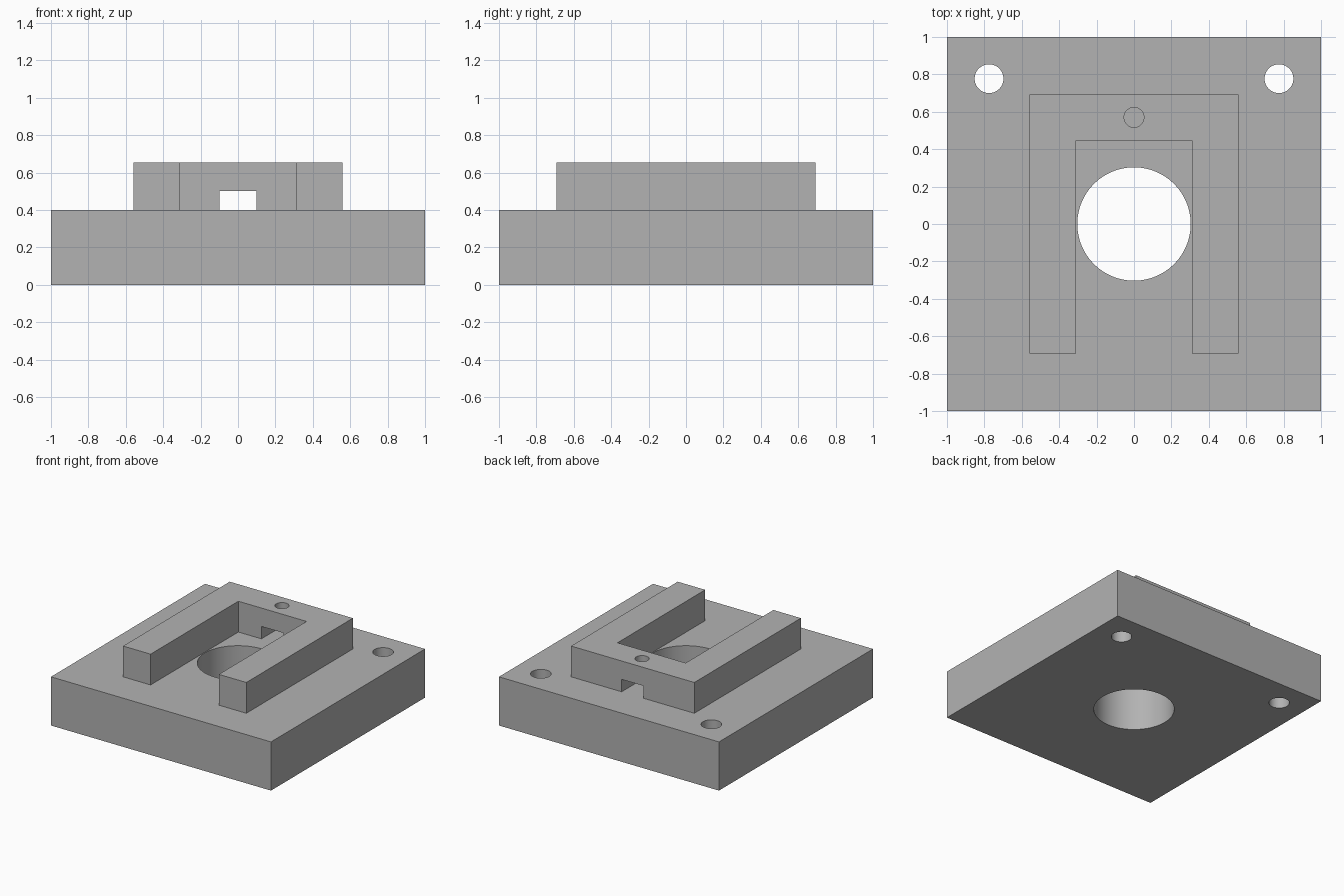
import bpy, bmesh

cube = bpy.data.objects.get("Cube")
if cube:
    bpy.data.objects.remove(cube, do_unlink=True)

grey = bpy.data.materials.new("plain grey")
grey.use_nodes = True
grey.diffuse_color = (0.448, 0.448, 0.448, 1)
grey.node_tree.nodes["Principled BSDF"].inputs["Base Color"].default_value = grey.diffuse_color


def prism(name, outline, z0, z1):
    """Extrude a flat outline from z0 up to z1."""
    bm = bmesh.new()
    face = bm.faces.new([bm.verts.new((x, y, z0)) for x, y in outline])
    top = bmesh.ops.extrude_face_region(bm, geom=[face])["geom"]
    verts = [v for v in top if isinstance(v, bmesh.types.BMVert)]
    bmesh.ops.translate(bm, verts=verts, vec=(0, 0, z1 - z0))
    bmesh.ops.recalc_face_normals(bm, faces=bm.faces)
    mesh = bpy.data.meshes.new(name)
    bm.to_mesh(mesh)
    bm.free()
    obj = bpy.data.objects.new(name, mesh)
    bpy.context.collection.objects.link(obj)
    mesh.materials.append(grey)
    return obj


def box(x0, x1, y0, y1):
    return [(x0, y0), (x1, y0), (x1, y1), (x0, y1)]


def drill(x, y, radius, z0, z1):
    bpy.ops.mesh.primitive_cylinder_add(vertices=96, radius=radius, depth=z1 - z0,
                                        location=(x, y, (z0 + z1) / 2))
    bpy.context.object.data.materials.append(grey)
    return bpy.context.object


def cut(obj, cutters):
    """Subtract each cutter, then remove it."""
    bpy.ops.object.select_all(action='DESELECT')
    bpy.context.view_layer.objects.active = obj
    obj.select_set(True)
    for cutter in cutters:
        mod = obj.modifiers.new("cut", 'BOOLEAN')
        mod.operation = 'DIFFERENCE'
        mod.solver = 'EXACT'
        mod.object = cutter
        bpy.ops.object.modifier_apply(modifier=mod.name)
        bpy.data.objects.remove(cutter, do_unlink=True)
    bpy.ops.object.shade_smooth_by_angle()


BASE_TOP, TOP = 0.4, 0.653

# Square base plate with a central bore and two rear mounting holes
base = prism("base_plate", box(-1, 1, -1, 1), 0, BASE_TOP)
cut(base, [drill(0, 0, 0.303, -0.1, 0.5)]
    + [drill(side * 0.775, 0.777, 0.077, -0.1, 0.5) for side in (-1, 1)])

# U-shaped guide, open to the front
half = [(0.31, 0.447), (0.31, -0.692), (0.56, -0.692), (0.56, 0.692)]
outline = half + [(-x, y) for x, y in reversed(half)]
guide = prism("u_shaped_guide", outline, BASE_TOP, TOP)

# Slot beneath the rear bridge and the pin hole above it
slot = prism("slot_cutter", box(-0.1, 0.1, 0.3, 0.9), 0.3, 0.502)
cut(guide, [slot, drill(0, 0.57, 0.053, 0.45, 0.8)])
